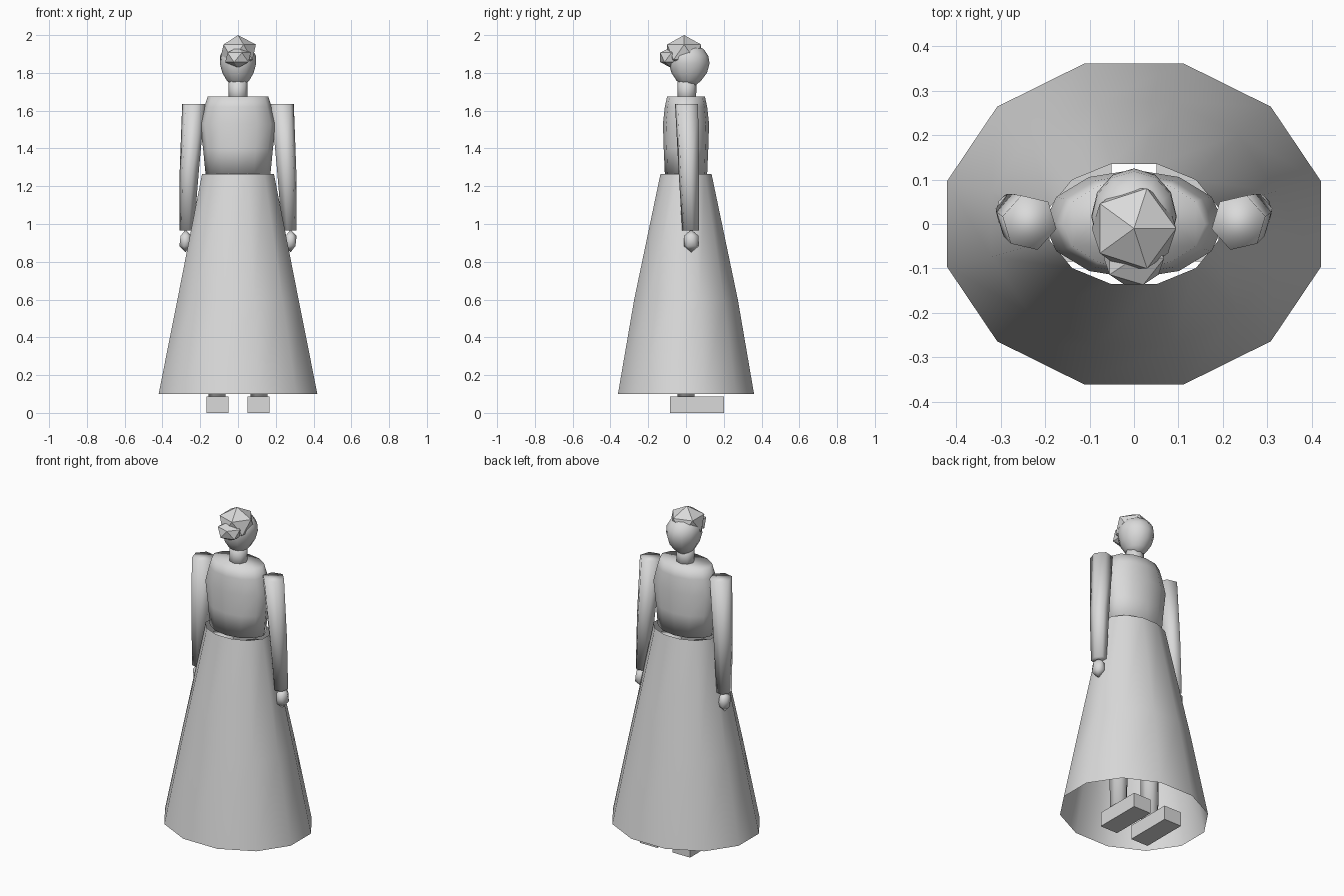
import bpy, bmesh
from math import cos, sin, pi
from mathutils import Matrix

cube = bpy.data.objects.get("Cube")
if cube:
    bpy.data.objects.remove(cube, do_unlink=True)

grey = bpy.data.materials.new("plain grey")
grey.use_nodes = True
grey.diffuse_color = (0.7, 0.7, 0.7, 1)
grey.node_tree.nodes["Principled BSDF"].inputs["Base Color"].default_value = (0.7, 0.7, 0.7, 1)


def finish(name, bm, smooth=True):
    bmesh.ops.recalc_face_normals(bm, faces=bm.faces[:])
    for f in bm.faces:
        f.smooth = smooth
    mesh = bpy.data.meshes.new(name)
    bm.to_mesh(mesh)
    bm.free()
    mesh.materials.append(grey)
    obj = bpy.data.objects.new(name, mesh)
    bpy.context.collection.objects.link(obj)
    return obj


def loft(name, rings, sides, turn=0.0, caps=True):
    """Skin elliptical rings given as (x, y, z, radius_x, radius_y)."""
    bm = bmesh.new()
    loops = []
    for x, y, z, rx, ry in rings:
        angles = [turn + 2 * pi * i / sides for i in range(sides)]
        loops.append([bm.verts.new((x + rx * cos(a), y + ry * sin(a), z)) for a in angles])
    for low, high in zip(loops, loops[1:]):
        for i in range(sides):
            j = (i + 1) % sides
            bm.faces.new((low[i], low[j], high[j], high[i]))
    if caps:
        bm.faces.new(loops[0][::-1])
        bm.faces.new(loops[-1])
    return finish(name, bm, True)


def ball(name, centre, size, level=1, smooth=False):
    bm = bmesh.new()
    bmesh.ops.create_icosphere(bm, subdivisions=level, radius=1,
                               matrix=Matrix.Translation(centre) @ Matrix.Diagonal((*size, 1)))
    return finish(name, bm, smooth)


def box(name, centre, size):
    bm = bmesh.new()
    bmesh.ops.create_cube(bm, size=1,
                          matrix=Matrix.Translation(centre) @ Matrix.Diagonal((*size, 1)))
    return finish(name, bm, False)


# Skirt: open twelve-sided bell
loft("skirt", [(0, 0, 0.1, 0.435, 0.373), (0, 0, 0.6, 0.332, 0.284),
               (0, 0, 1.265, 0.197, 0.14)], 12, pi / 12, caps=False)

# Torso
loft("torso", [(0, 0, 1.265, 0.172, 0.112), (0, 0, 1.4, 0.185, 0.118),
               (0, 0, 1.53, 0.202, 0.122), (0, 0, 1.62, 0.178, 0.112),
               (0, 0, 1.675, 0.16, 0.1)], 12)

# Neck and head
loft("neck", [(0, 0.003, 1.64, 0.051, 0.05), (0, 0.006, 1.77, 0.051, 0.05)], 8)
loft("head", [(0, 0.015, 1.735, 0.035, 0.038), (0, 0.015, 1.76, 0.06, 0.066),
              (0, 0.017, 1.8, 0.083, 0.094), (0, 0.017, 1.85, 0.096, 0.108),
              (0, 0.016, 1.89, 0.095, 0.102), (0, 0.014, 1.925, 0.076, 0.08),
              (0, 0.01, 1.95, 0.04, 0.04)], 12)

# Hair cap and bun
ball("hair_cap", (0, -0.01, 1.91), (0.106, 0.106, 0.09))
ball("hair_bun", (0, -0.077, 1.882), (0.076, 0.07, 0.056))

# Limbs, one set on each side
for side, s in (("left", 1), ("right", -1)):
    loft(side + "_arm", [(s * 0.272, 0.024, 0.965, 0.04, 0.046),
                         (s * 0.258, 0.014, 1.28, 0.052, 0.056),
                         (s * 0.235, 0.003, 1.635, 0.062, 0.064)], 6, pi / 2 - s * 0.3)
    ball(side + "_hand", (s * 0.278, 0.028, 0.91), (0.036, 0.046, 0.06), 1, True)
    loft(side + "_leg", [(s * 0.112, 0, 0.08, 0.048, 0.048),
                         (s * 0.105, 0, 1.2, 0.065, 0.065)], 8, pi / 8)
    box(side + "_foot", (s * 0.109, 0.058, 0.043), (0.116, 0.284, 0.086))
